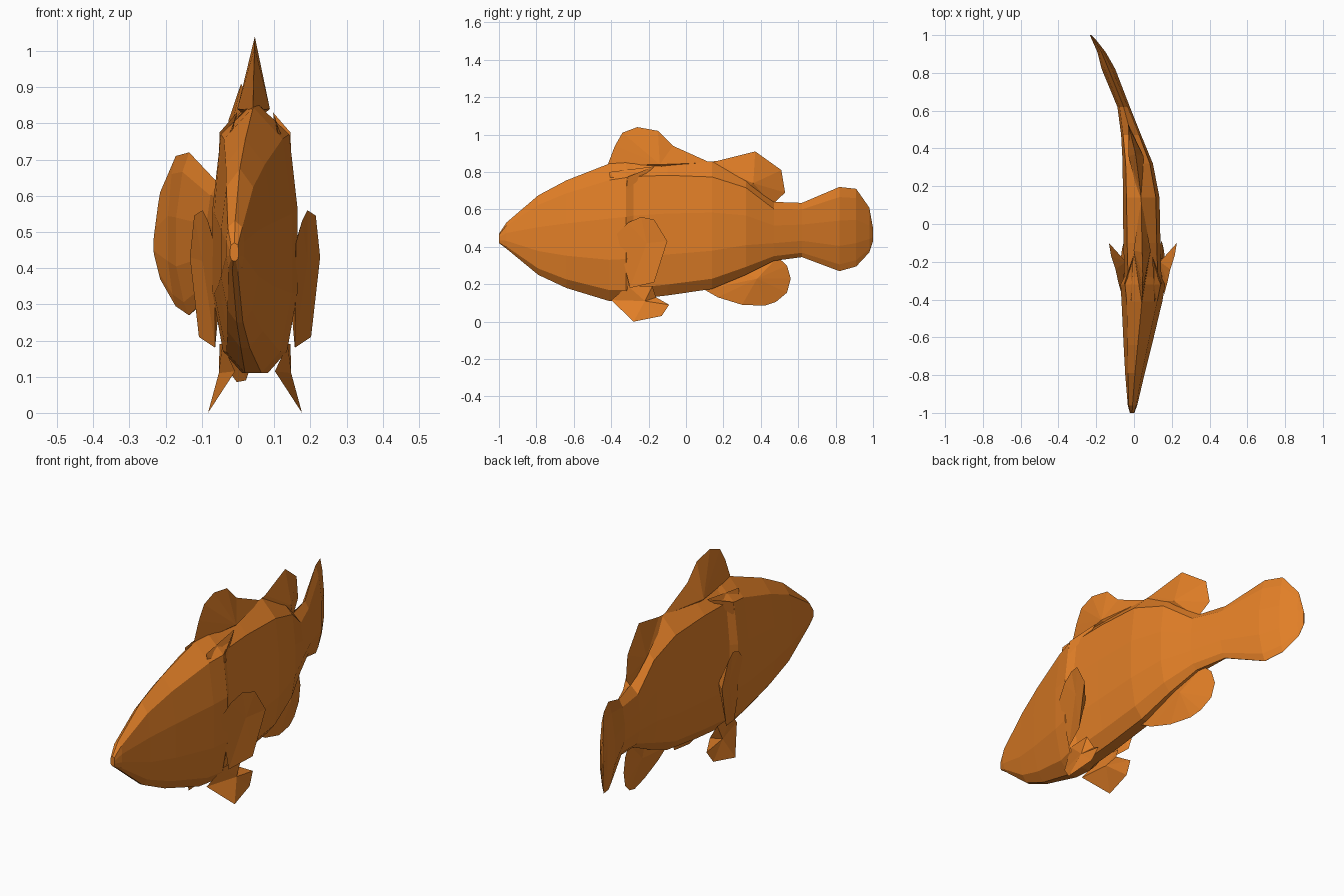
import bpy
import bmesh
from mathutils import Vector

cube = bpy.data.objects.get("Cube")
if cube:
    bpy.data.objects.remove(cube, do_unlink=True)

orange = bpy.data.materials.new("orange_scales")
orange.use_nodes = True
colour = (0.75, 0.21, 0.02, 1)
orange.diffuse_color = colour
orange.node_tree.nodes["Principled BSDF"].inputs["Base Color"].default_value = colour

# Body stations: y, spine x, half width, bottom z, top z, edge sharpness
STATIONS = [
    (-1.0, -0.01, 0.012, 0.42, 0.47, 1),
    (-0.96, -0.008, 0.025, 0.39, 0.53, 1),
    (-0.79, 0.005, 0.052, 0.25, 0.675, 1.5),
    (-0.64, 0.02, 0.075, 0.18, 0.755, 1.5),
    (-0.41, 0.042, 0.108, 0.11, 0.845, 1.3),
    (-0.32, 0.047, 0.118, 0.11, 0.86, 1),
    (-0.28, 0.047, 0.098, 0.12, 0.865, 1),
    (-0.1, 0.042, 0.098, 0.14, 0.87, 1),
    (0.14, 0.038, 0.097, 0.175, 0.855, 1),
    (0.32, 0.02, 0.08, 0.25, 0.78, 1),
    (0.47, -0.015, 0.053, 0.325, 0.64, 1),
    (0.62, -0.055, 0.033, 0.345, 0.635, 2),
    (0.82, -0.135, 0.036, 0.27, 0.72, 3),
    (0.91, -0.172, 0.022, 0.295, 0.71, 3),
    (0.98, -0.215, 0.01, 0.37, 0.61, 3),
    (1.0, -0.23, 0.004, 0.43, 0.5, 3),
]
# Half cross-section: side fraction, height fraction
HALF = [(0.8, 0.88), (1, 0.6), (1, 0.3), (0.75, 0.08), (0.3, 0)]


def finish(name, bm):
    bmesh.ops.recalc_face_normals(bm, faces=bm.faces)
    mesh = bpy.data.meshes.new(name)
    bm.to_mesh(mesh)
    bm.free()
    mesh.materials.append(orange)
    ob = bpy.data.objects.new(name, mesh)
    bpy.context.collection.objects.link(ob)
    return ob


def spine(y):
    for a, b in zip(STATIONS, STATIONS[1:]):
        if y <= b[0]:
            return a[1] + (b[1] - a[1]) * (y - a[0]) / (b[0] - a[0])
    return STATIONS[-1][1]


def lens(name, outline, hubs):
    """Closed fin: an outline fanned to one hub point on each side."""
    bm = bmesh.new()
    rim = [bm.verts.new(p) for p in outline]
    for hub in hubs:
        centre = bm.verts.new(hub)
        for a, b in zip(rim, rim[1:] + rim[:1]):
            bm.faces.new((a, b, centre))
    return finish(name, bm)


def midline_fin(name, outline, hub, thick):
    y, z = hub
    lens(name, [(spine(p), p, q) for p, q in outline],
         [(spine(y) + s * thick, y, z) for s in (-1, 1)])


def paired_fin(name, outline, outer, inner):
    """Fin given as (distance from midline, y, z), built on both sides."""
    for side, s in (("left", 1), ("right", -1)):
        place = lambda p: Vector((0.047 + s * p[0], p[1], p[2]))
        lens(side + "_" + name, [place(p) for p in outline],
             [place(outer), place(inner)])


# Body with tail, lofted through the stations
bm = bmesh.new()
rings = []
for y, cx, hw, zb, zt, k in STATIONS:
    pts = [(0, 1)] + HALF + [(-a, h) for a, h in reversed(HALF)]
    ring = []
    for a, h in pts:
        side = (abs(a) ** k) * (1 if a > 0 else -1)
        ring.append(bm.verts.new((cx + hw * side, y, zb + h * (zt - zb))))
    rings.append(ring)
for r, q in zip(rings, rings[1:]):
    for i in range(len(r)):
        j = (i + 1) % len(r)
        bm.faces.new((r[i], r[j], q[j], q[i]))
bm.faces.new(rings[0])
bm.faces.new(rings[-1])
finish("body_and_tail", bm)

# Fins on the midline
midline_fin("front_dorsal_fin",
            [(-0.42, 0.835), (-0.38, 0.94), (-0.34, 1.01), (-0.26, 1.04),
             (-0.15, 1.02), (-0.07, 0.94), (0.13, 0.85), (-0.1, 0.8)],
            (-0.14, 0.84), 0.045)
midline_fin("rear_dorsal_fin",
            [(0.09, 0.85), (0.17, 0.86), (0.37, 0.91), (0.51, 0.81),
             (0.53, 0.69), (0.46, 0.625), (0.3, 0.7)],
            (0.36, 0.74), 0.04)
midline_fin("anal_fin",
            [(0.1, 0.17), (0.17, 0.13), (0.3, 0.09), (0.42, 0.085),
             (0.48, 0.105), (0.54, 0.155), (0.56, 0.23), (0.54, 0.3),
             (0.49, 0.345), (0.3, 0.27)],
            (0.38, 0.23), 0.025)

# Paired fins
paired_fin("pectoral_fin",
           [(0.113, -0.37, 0.47), (0.13, -0.31, 0.53), (0.145, -0.24, 0.56),
            (0.168, -0.17, 0.545), (0.18, -0.1, 0.43), (0.155, -0.17, 0.21),
            (0.11, -0.3, 0.18)],
           (0.145, -0.21, 0.42), (0.09, -0.2, 0.4))
paired_fin("pelvic_fin",
           [(0.09, -0.31, 0.19), (0.055, -0.4, 0.115), (0.13, -0.28, 0.0),
            (0.11, -0.13, 0.03), (0.1, -0.09, 0.09), (0.07, -0.16, 0.13),
            (0.098, -0.18, 0.19)],
           (0.1, -0.22, 0.11), (0.065, -0.23, 0.11))
# Gill cover flare above the pectoral fin
paired_fin("gill_cover",
           [(0.1, -0.37, 0.47), (0.06, -0.41, 0.8), (0.05, -0.17, 0.83),
            (0.098, -0.31, 0.775)],
           (0.1, -0.32, 0.7), (0.06, -0.3, 0.7))
